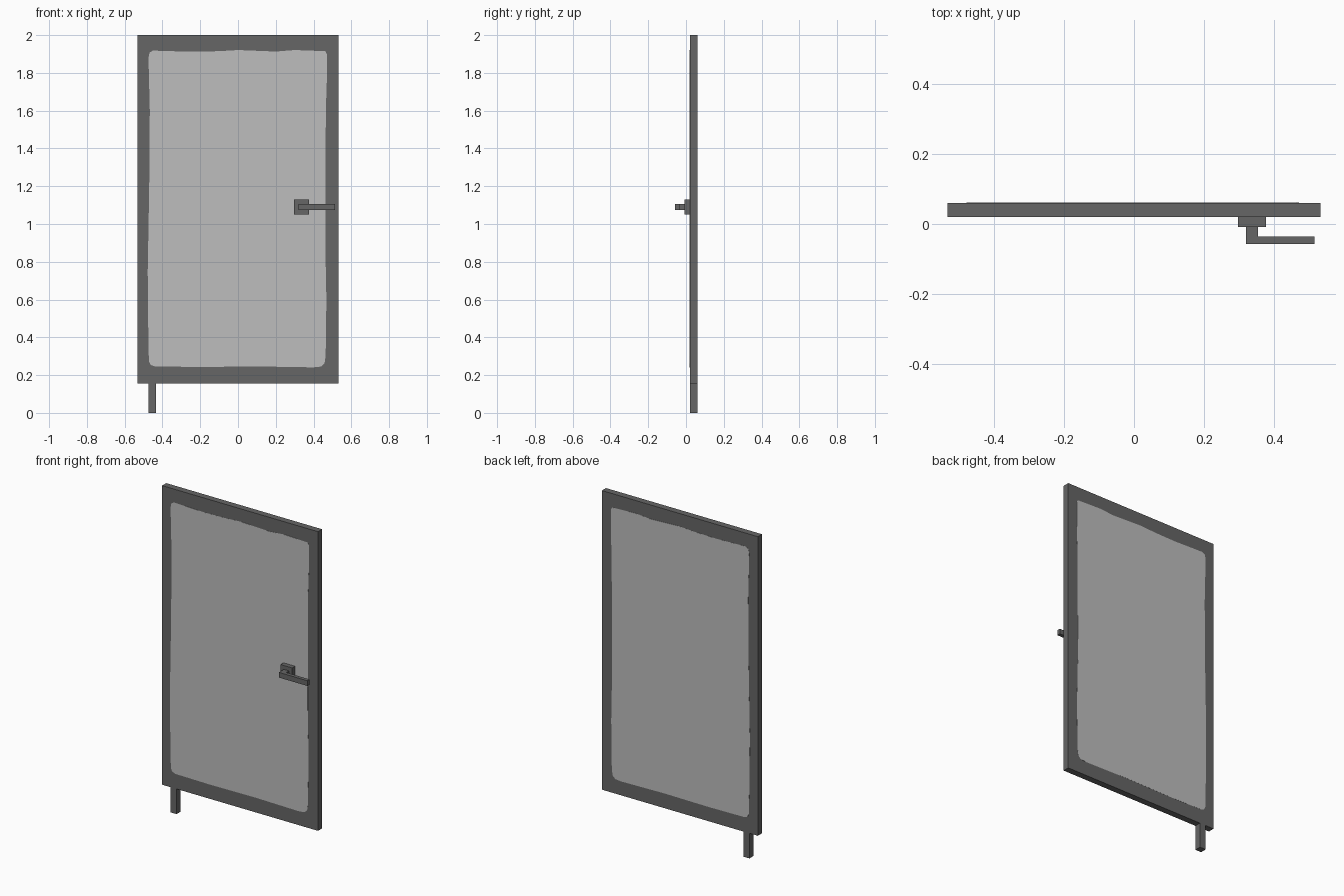
import bpy, bmesh

if "Cube" in bpy.data.objects:
    bpy.data.objects.remove(bpy.data.objects["Cube"])


def material(name, v):
    m = bpy.data.materials.new(name)
    m.diffuse_color = (v, v, v, 1)
    m.use_nodes = True
    m.node_tree.nodes["Principled BSDF"].inputs["Base Color"].default_value = m.diffuse_color
    return m


DARK = material("dark grey", 0.133)
LIGHT = material("light grey", 0.51)


def finish(name, bm, mat):
    bmesh.ops.recalc_face_normals(bm, faces=bm.faces)
    me = bpy.data.meshes.new(name)
    bm.to_mesh(me)
    bm.free()
    me.materials.append(mat)
    ob = bpy.data.objects.new(name, me)
    bpy.context.collection.objects.link(ob)
    return ob


def prism(name, outline, y0, y1, mat):
    """Extrude an x-z outline from y0 to y1."""
    bm = bmesh.new()
    face = bm.faces.new([bm.verts.new((x, y0, z)) for x, z in outline])
    ext = bmesh.ops.extrude_face_region(bm, geom=[face])
    verts = [v for v in ext["geom"] if isinstance(v, bmesh.types.BMVert)]
    bmesh.ops.translate(bm, verts=verts, vec=(0, y1 - y0, 0))
    return finish(name, bm, mat)


def box(name, x0, x1, y0, y1, z0, z1):
    return prism(name, [(x0, z0), (x1, z0), (x1, z1), (x0, z1)], y0, y1, DARK)


# Door slab and the single foot under its hinge side
box("door_frame", -0.532, 0.532, 0.02, 0.06, 0.155, 2.0)
box("foot", -0.475, -0.433, 0.02, 0.06, 0.0, 0.155)

# Pale panel with a slightly wavy outline, flush on both sides
pane = [(-0.472, 0.275), (-0.462, 0.254), (-0.44, 0.246), (-0.2, 0.243), (0.1, 0.246),
        (0.4, 0.241), (0.44, 0.245), (0.458, 0.262), (0.464, 0.30), (0.468, 0.60),
        (0.462, 0.90), (0.463, 1.20), (0.465, 1.60), (0.47, 1.75), (0.47, 1.90),
        (0.462, 1.915), (0.30, 1.921), (0.20, 1.913), (0.0, 1.921), (-0.10, 1.915),
        (-0.25, 1.912), (-0.45, 1.918), (-0.468, 1.908), (-0.474, 1.88), (-0.467, 1.60),
        (-0.470, 1.20), (-0.478, 0.75), (-0.476, 0.50)]
prism("pale_panel", pane, 0.0194, 0.0606, LIGHT)

# Lever handle: square rosette, then an L-shaped stem and grip
box("handle_rosette", 0.297, 0.376, -0.009, 0.02, 1.05, 1.129)
bm = bmesh.new()
plan = [(0.319, -0.057), (0.514, -0.057), (0.514, -0.035), (0.354, -0.035),
        (0.354, -0.009), (0.319, -0.009)]
face = bm.faces.new([bm.verts.new((x, y, 1.073)) for x, y in plan])
ext = bmesh.ops.extrude_face_region(bm, geom=[face])
bmesh.ops.translate(bm, vec=(0, 0, 0.032),
                    verts=[v for v in ext["geom"] if isinstance(v, bmesh.types.BMVert)])
finish("handle_lever", bm, DARK)
